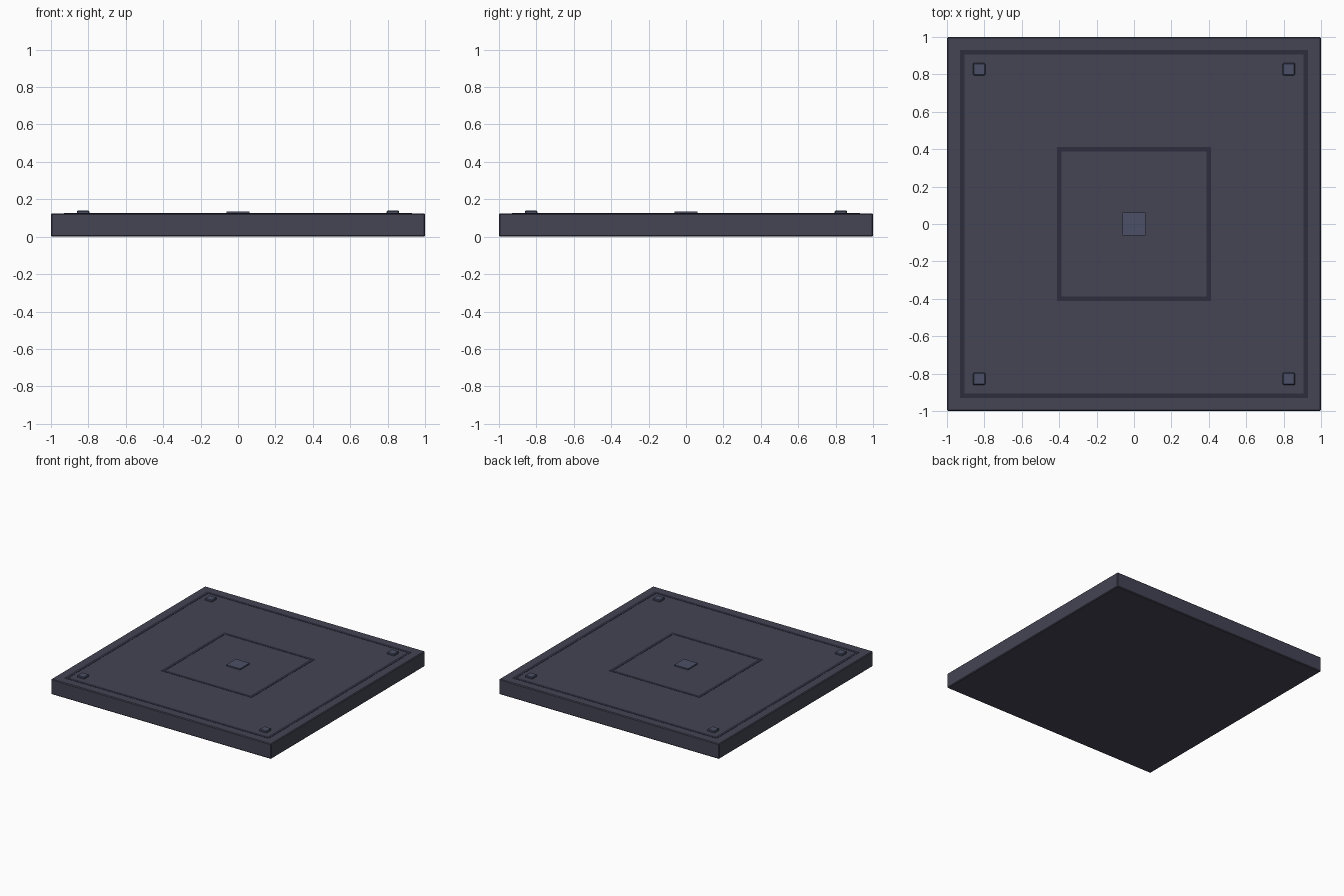
import bpy
import bmesh

if "Cube" in bpy.data.objects:
    bpy.data.objects.remove(bpy.data.objects["Cube"])

TOP = 0.125


def material(name, rgb):
    m = bpy.data.materials.new(name)
    m.diffuse_color = (*rgb, 1.0)
    m.use_nodes = True
    m.node_tree.nodes["Principled BSDF"].inputs["Base Color"].default_value = m.diffuse_color
    return m


SLATE = material("slate_metal", (0.058, 0.058, 0.09))
DARK = material("dark_seam", (0.026, 0.026, 0.048))
BLUE = material("blue_grey_pad", (0.069, 0.08, 0.133))


def finish(name, bm, mat):
    mesh = bpy.data.meshes.new(name)
    bm.to_mesh(mesh)
    bm.free()
    mesh.materials.append(mat)
    obj = bpy.data.objects.new(name, mesh)
    bpy.context.collection.objects.link(obj)
    return obj


def box(name, x, y, size, z0, z1, mat, bevel=0.0):
    bm = bmesh.new()
    bmesh.ops.create_cube(bm, size=1)
    bmesh.ops.scale(bm, vec=(size, size, z1 - z0), verts=bm.verts)
    bmesh.ops.translate(bm, vec=(x, y, (z0 + z1) / 2), verts=bm.verts)
    obj = finish(name, bm, mat)
    if bevel:
        mod = obj.modifiers.new("edge_bevel", 'BEVEL')
        mod.width = bevel
        mod.segments = 1
    return obj


def square_frame(name, outer, inner, z0, z1, mat):
    # Closed square ring with a rectangular cross-section
    bm = bmesh.new()
    profile = ((outer, z0), (outer, z1), (inner, z1), (inner, z0))
    rings = [[bm.verts.new((sx * r, sy * r, z)) for r, z in profile]
             for sx, sy in ((-1, -1), (1, -1), (1, 1), (-1, 1))]
    for i in range(4):
        a, b = rings[i], rings[(i + 1) % 4]
        for j in range(4):
            k = (j + 1) % 4
            bm.faces.new((a[j], b[j], b[k], a[k]))
    bmesh.ops.recalc_face_normals(bm, faces=bm.faces)
    return finish(name, bm, mat)


# Floor slab with slightly softened edges
box("floor_slab", 0, 0, 2.0, 0.0, TOP, SLATE, bevel=0.006)

# Dark seams on the top face
square_frame("outer_seam", 0.93, 0.905, TOP - 0.01, TOP + 0.0015, DARK)
square_frame("inner_seam", 0.4125, 0.3875, TOP - 0.01, TOP + 0.0015, DARK)

# Centre plate
box("centre_plate", 0, 0, 0.125, TOP - 0.005, 0.135, BLUE)

# Corner studs
for sx, side in ((-1, "left"), (1, "right")):
    for sy, end in ((-1, "front"), (1, "back")):
        box(f"corner_stud_{end}_{side}", sx * 0.828, sy * 0.828, 0.066,
            TOP - 0.01, 0.14, BLUE, bevel=0.005)
